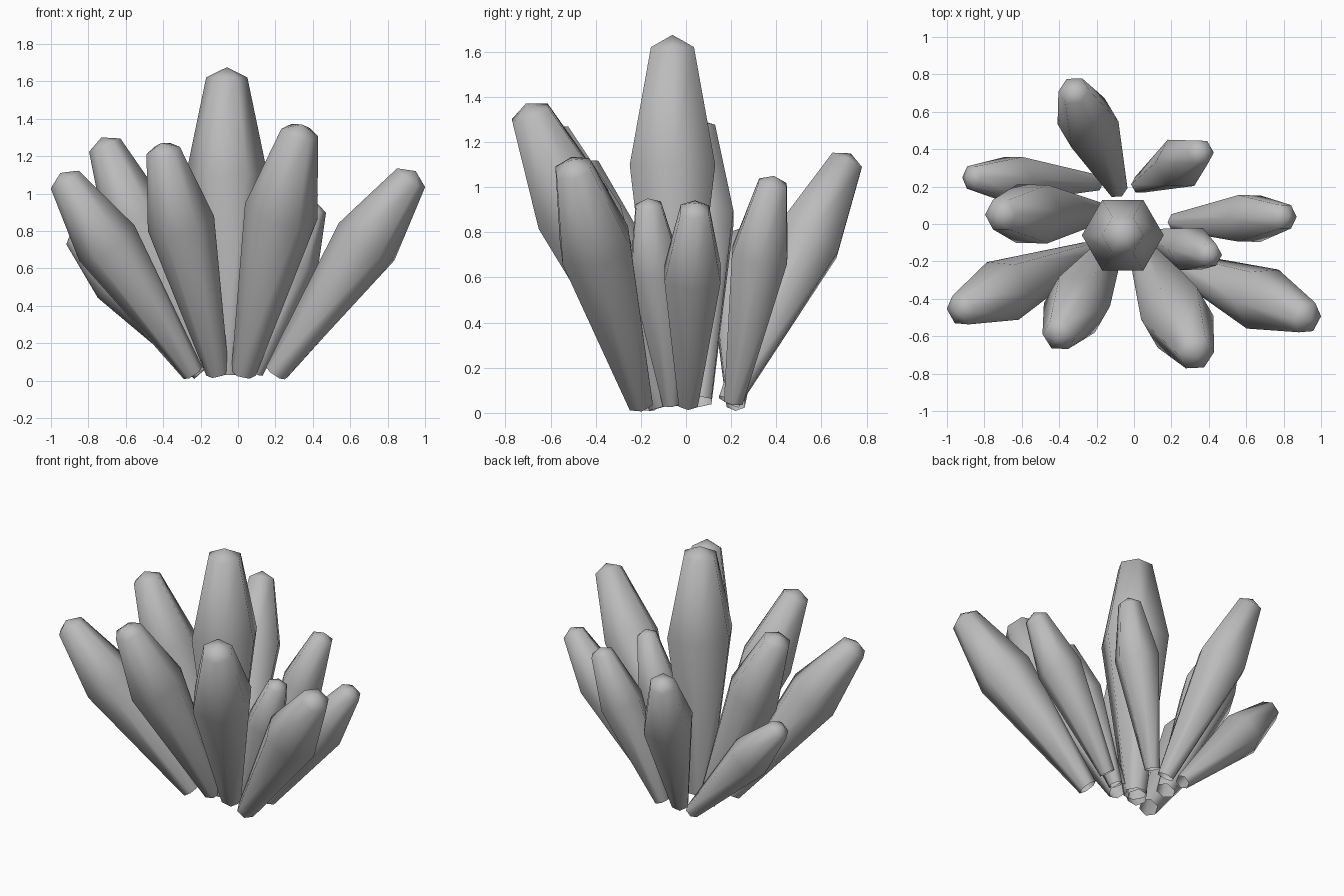
import bpy
import bmesh
import math
from mathutils import Vector

cube = bpy.data.objects.get("Cube")
if cube:
    bpy.data.objects.remove(cube)

# Single stone colour
grey = bpy.data.materials.new("crystal_grey")
grey.use_nodes = True
COLOUR = (0.5, 0.5, 0.5, 1)
grey.diffuse_color = COLOUR
grey.node_tree.nodes["Principled BSDF"].inputs["Base Color"].default_value = COLOUR

SIDES = 6
# Shared profile: (fraction of length, radius / length)
PROFILE = [(0, 0.045), (0.65, 0.133), (0.967, 0.067)]


def crystal(name, base, tip):
    """Six-sided spindle with an open foot and a low pointed cap."""
    base, tip = Vector(base), Vector(tip)
    axis = tip - base
    length = axis.length
    turn = Vector((0, 0, 1)).rotation_difference(axis)
    bm = bmesh.new()
    rings = []
    for t, r in PROFILE:
        ring = []
        for i in range(SIDES):
            a = math.tau * i / SIDES
            p = Vector((r * math.cos(a), r * math.sin(a), t)) * length
            ring.append(bm.verts.new(base + turn @ p))
        rings.append(ring)
    apex = bm.verts.new(tip)
    for i in range(SIDES):
        j = (i + 1) % SIDES
        for low, high in zip(rings, rings[1:]):
            bm.faces.new((low[i], low[j], high[j], high[i]))
        bm.faces.new((rings[-1][i], rings[-1][j], apex))
    for f in bm.faces:
        f.smooth = True
    mesh = bpy.data.meshes.new(name)
    bm.to_mesh(mesh)
    bm.free()
    mesh.materials.append(grey)
    obj = bpy.data.objects.new(name, mesh)
    bpy.context.collection.objects.link(obj)


# Central spire
crystal("centre_crystal", (-0.06, -0.06, 0.03), (-0.06, -0.06, 1.675))

# Front crystals
crystal("front_left_crystal", (0.03, -0.11, 0.04), (0.34, -0.71, 1.37))
crystal("front_right_crystal", (-0.11, -0.1, 0.04), (-0.41, -0.61, 1.27))
crystal("front_far_left_crystal", (0.2, -0.2, 0.04), (0.95, -0.51, 1.12))
crystal("front_far_right_crystal", (-0.24, -0.15, 0.04), (-0.95, -0.47, 1.11))

# Side crystals
crystal("left_inner_crystal", (0.09, -0.065, 0.04), (0.42, -0.17, 0.95))
crystal("left_outer_crystal", (0.22, 0.01, 0.04), (0.83, 0.04, 0.93))
crystal("right_inner_crystal", (-0.2, 0.06, 0.05), (-0.73, 0.05, 1.3))
crystal("right_outer_crystal", (-0.2, 0.22, 0.04), (-0.89, 0.25, 0.8))

# Back crystals
crystal("back_left_crystal", (0.03, 0.21, 0.05), (0.37, 0.39, 1.05))
crystal("back_right_crystal", (-0.09, 0.19, 0.05), (-0.33, 0.73, 1.15))
